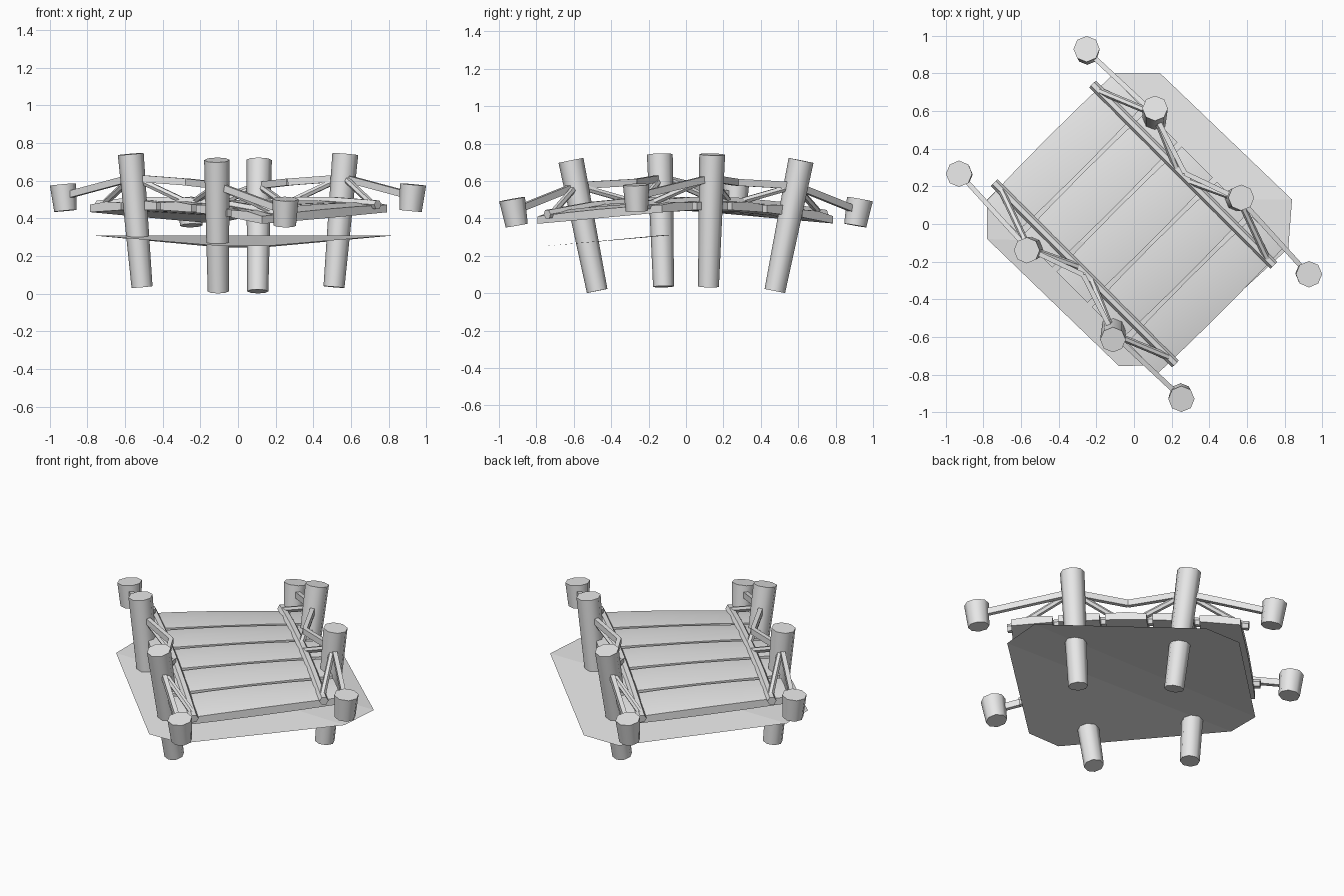
import bpy, bmesh, math
from mathutils import Vector

if "Cube" in bpy.data.objects:
    bpy.data.objects.remove(bpy.data.objects["Cube"])

R = math.sqrt(0.5)
grey = bpy.data.materials.new("light_grey")
grey.diffuse_color = (0.8, 0.8, 0.8, 1)
grey.use_nodes = True
grey.node_tree.nodes["Principled BSDF"].inputs["Base Color"].default_value = grey.diffuse_color


def finish(name, bm, angle=None):
    bmesh.ops.recalc_face_normals(bm, faces=bm.faces)
    me = bpy.data.meshes.new(name)
    bm.to_mesh(me)
    bm.free()
    me.materials.append(grey)
    ob = bpy.data.objects.new(name, me)
    bpy.context.collection.objects.link(ob)
    if angle:
        bpy.ops.object.select_all(action='DESELECT')
        ob.select_set(True)
        bpy.context.view_layer.objects.active = ob
        bpy.ops.object.shade_smooth_by_angle(angle=math.radians(angle))
    return ob


def tube(name, pts, radii, n=8, squash=1.0, turn=0.0, angle=50):
    """Sweep an n-sided section along a path."""
    bm = bmesh.new()
    pts = [Vector(p) for p in pts]
    rings = []
    for i, p in enumerate(pts):
        d = (pts[min(i + 1, len(pts) - 1)] - pts[max(i - 1, 0)]).normalized()
        ref = Vector((1, 0, 0)) if abs(d.z) > 0.9 else Vector((0, 0, 1))
        side = d.cross(ref).normalized()
        up = side.cross(d)
        rings.append([bm.verts.new(p + radii[i] * (
            side * math.cos(turn + k * math.tau / n) * squash +
            up * math.sin(turn + k * math.tau / n))) for k in range(n)])
    for a, b in zip(rings, rings[1:]):
        for k in range(n):
            bm.faces.new((a[k], a[(k + 1) % n], b[(k + 1) % n], b[k]))
    bm.faces.new(rings[0])
    bm.faces.new(rings[-1])
    return finish(name, bm, angle)


def height(s, t):
    # arched along the walkway, gently twisted across it
    return 0.485 - 0.09 * s * s + 0.1 * s * t


def place(s, t, dz=0.0):
    # s runs along the bridge, t across it
    return Vector(((s + t) * R, (t - s) * R, height(s, t) + dz))


# Deck planks
for i in range(5):
    c = -0.525 + i * 0.265
    bm = bmesh.new()
    rings = []
    for j in range(5):
        t = -0.47 + j * 0.235
        bow = 0.008 * (1 - (t / 0.47) ** 2)
        w = 0.116 + bow
        rings.append([bm.verts.new(place(c + a, t, b)) for a, b in
                      ((-w, -0.045), (w, -0.045), (w, -0.005 + bow), (0, 0.004 + bow), (-w, -0.005 + bow))])
    for a, b in zip(rings, rings[1:]):
        for k in range(5):
            bm.faces.new((a[k], a[(k + 1) % 5], b[(k + 1) % 5], b[k]))
    bm.faces.new(rings[0])
    bm.faces.new(rings[-1])
    finish(f"deck_plank_{i + 1}", bm, 50)

# Each side: the second is the first turned half way round
for side, m in (("left", -1), ("right", 1)):
    def P(x, y, z):
        return Vector((-m * x, -m * y, z))

    # Kerb beam along the deck
    tube(f"{side}_kerb_beam", [place(s, 0.37 * m, 0.004) for s in (-0.68, -0.34, 0, 0.34, 0.68)],
         [0.026] * 5, n=6)

    # Tall posts
    tube(f"{side}_tall_post_high", [P(-0.51, -0.12, 0.035), P(-0.57, -0.14, 0.742)], [0.056, 0.069])
    tube(f"{side}_tall_post_low", [P(-0.105, -0.475, 0.012), P(-0.112, -0.615, 0.71)], [0.056, 0.068])

    # Short end posts
    tube(f"{side}_end_post_high", [P(-0.917, 0.263, 0.44), P(-0.93, 0.267, 0.58)], [0.06, 0.07])
    tube(f"{side}_end_post_low", [P(0.248, -0.905, 0.362), P(0.252, -0.93, 0.503)], [0.06, 0.07])

    # Hand rail: flat bars between the posts
    rail = [P(-0.92, 0.26, 0.52), P(-0.565, -0.13, 0.615), P(-0.27, -0.27, 0.593),
            P(-0.11, -0.585, 0.575), P(0.25, -0.92, 0.44)]
    for i, (a, b) in enumerate(zip(rail, rail[1:])):
        tube(f"{side}_hand_rail_{i + 1}", [a, b], [0.026, 0.026], n=4, squash=0.7,
             turn=math.pi / 4, angle=None)

    # Diagonal braces from post to kerb beam
    for nm, top, s_ends in (("a", P(-0.56, -0.13, 0.62), (-0.63, -0.05)),
                            ("b", P(-0.11, -0.585, 0.575), (0.05, 0.63))):
        for k, s in enumerate(s_ends):
            tube(f"{side}_brace_{nm}{k + 1}", [top, place(s * -m, 0.37 * m, 0.01)],
                 [0.018, 0.018], n=6)

# Thin folded sheet below the deck: flat middle strip, sloping front and back
bm = bmesh.new()
v = [bm.verts.new(p) for p in (
    (-0.78, -0.08, 0.31), (0.82, -0.13, 0.31), (0.84, 0.13, 0.31), (-0.78, 0.13, 0.31),
    (-0.08, -0.755, 0.252), (0.14, -0.75, 0.252), (0.14, 0.80, 0.246), (-0.10, 0.80, 0.246))]
for f in ((0, 1, 2, 3), (0, 4, 5, 1), (3, 2, 6, 7)):
    bm.faces.new([v[i] for i in f])
finish("lower_sheet", bm)
